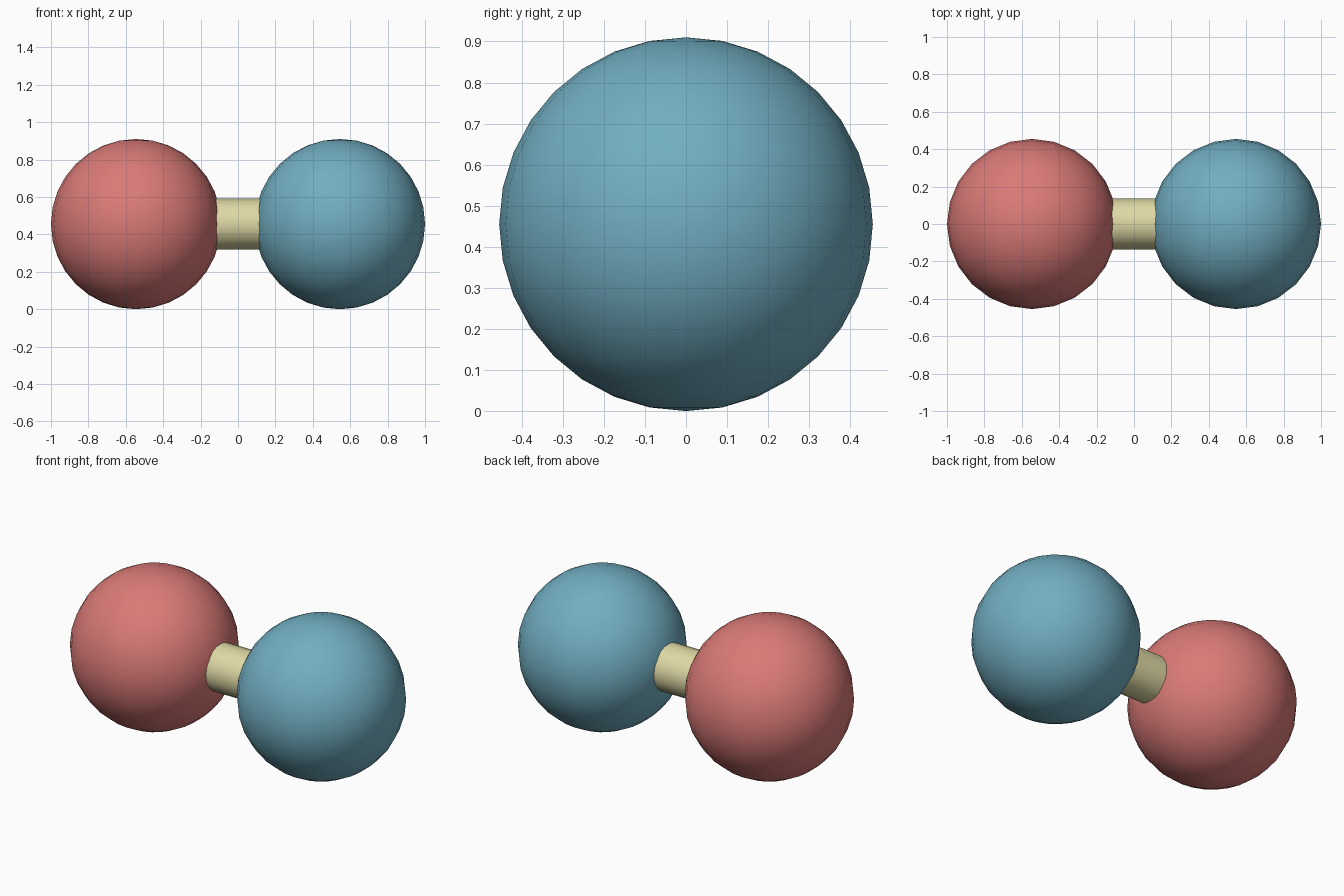
import bpy, math

if "Cube" in bpy.data.objects:
    bpy.data.objects.remove(bpy.data.objects["Cube"])

R, BAR_R = 0.455, 0.136      # ball and bar radii
CX = 1.0 - R                 # ball centre offset


def material(name, rgb):
    m = bpy.data.materials.new(name)
    m.diffuse_color = (*rgb, 1.0)
    m.use_nodes = True
    m.node_tree.nodes["Principled BSDF"].inputs["Base Color"].default_value = m.diffuse_color
    return m


def finish(name, mat):
    ob = bpy.context.object
    ob.name = name
    ob.data.materials.append(mat)
    bpy.ops.object.shade_smooth_by_angle(angle=math.radians(40))


def ball(name, x, mat):
    bpy.ops.mesh.primitive_uv_sphere_add(segments=24, ring_count=16, radius=R,
                                         location=(x, 0, R))
    finish(name, mat)


# Two weights
ball("left_ball", -CX, material("soft red", (0.70, 0.195, 0.185)))
ball("right_ball", CX, material("soft blue", (0.165, 0.423, 0.539)))

# Connecting handle, ends buried in the balls
bpy.ops.mesh.primitive_cylinder_add(vertices=24, radius=BAR_R, depth=2 * CX - 0.4,
                                    location=(0, 0, R), rotation=(0, math.pi / 2, 0))
finish("handle", material("pale yellow", (0.73, 0.686, 0.371)))
